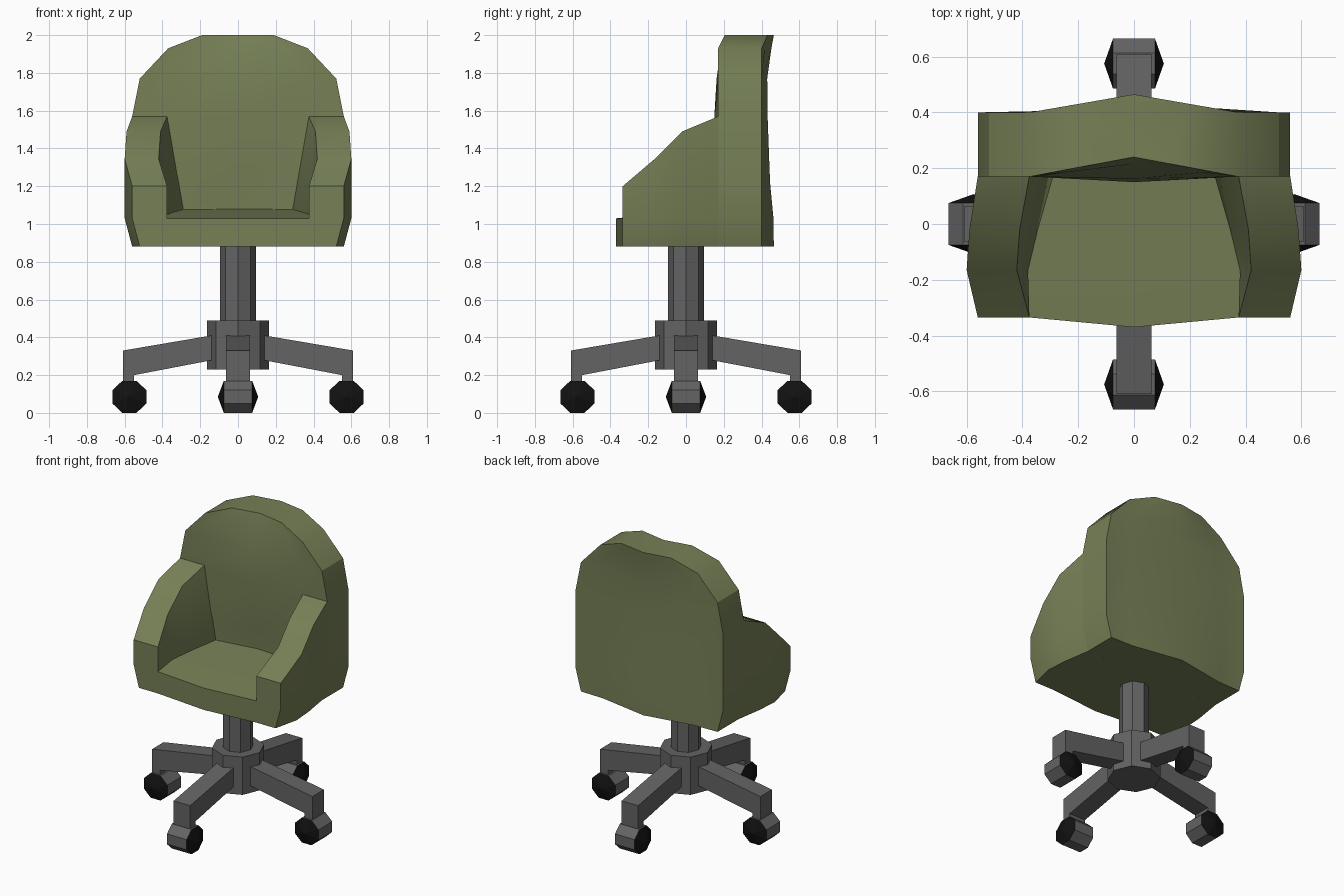
import bpy, bmesh, math
from mathutils import Matrix

if "Cube" in bpy.data.objects:
    bpy.data.objects.remove(bpy.data.objects["Cube"])


def material(name, col):
    m = bpy.data.materials.new(name)
    m.diffuse_color = (*col, 1)
    m.use_nodes = True
    m.node_tree.nodes["Principled BSDF"].inputs["Base Color"].default_value = m.diffuse_color
    return m


GREEN = material("olive fabric", (0.18, 0.215, 0.093))
GREY = material("grey plastic", (0.125, 0.125, 0.125))
BLACK = material("black caps", (0.006, 0.006, 0.006))


def finish(bm, name, mats, smooth=False):
    bmesh.ops.recalc_face_normals(bm, faces=bm.faces)
    me = bpy.data.meshes.new(name)
    bm.to_mesh(me)
    bm.free()
    ob = bpy.data.objects.new(name, me)
    bpy.context.collection.objects.link(ob)
    for m in mats:
        me.materials.append(m)
    if smooth:
        bpy.ops.object.select_all(action='DESELECT')
        ob.select_set(True)
        bpy.context.view_layer.objects.active = ob
        bpy.ops.object.shade_smooth_by_angle(angle=math.radians(28))
    return ob


def loft(rings, name, mats, smooth=False):
    """Skin closed rings of equal length and cap both ends."""
    bm = bmesh.new()
    vs = [[bm.verts.new(p) for p in r] for r in rings]
    n = len(vs[0])
    for a, b in zip(vs, vs[1:]):
        for i in range(n):
            j = (i + 1) % n
            bm.faces.new((a[i], a[j], b[j], b[i]))
    bm.faces.new(vs[0])
    bm.faces.new(vs[-1])
    return finish(bm, name, mats, smooth)


# backrest: height, half width, centre bow of the front, centre bow of the rear
rows = [(0.88, .52, .05, .065), (1.03, .56, .05, .063), (1.22, .56, .015, .045),
        (1.57, .56, -.02, .032), (1.77, .52, -.008, .03), (1.93, .37, .045, .052),
        (2.0, .19, .07, .065)]
fr = [-1, -.67, 0, .67, 1]
rings = []
for z, w, f, g in rows:
    def bow(x):
        return max(0, 1 - abs(x) / .375)
    rings.append([(t * w, .17 + f * bow(t * w), z) for t in fr] +
                 [(t * w, .40 + g * bow(t * w), z) for t in reversed(fr)])
loft(rings, "backrest", [GREEN], True)

# seat cushion block
loft([[(-.375, y, .88), (0, y - d, .88), (.375, y, .88), (w, y, z), (0, y - d, z), (-w, y, z)]
      for y, d, z, w in [(-.335, .035, 1.03, .375), (-.16, 0, 1.05, .385), (.22, 0, 1.08, .34)]],
     "seat", [GREEN], True)

# armrests: y, outer x, top z, inner top x, inner low x, inner low z
stations = [(-.335, .56, 1.20, .375, .375, 1.03), (-.165, .60, 1.345, .42, .38, 1.05),
            (-.02, .59, 1.49, .41, .345, 1.065), (.172, .56, 1.57, .375, .29, 1.08)]
for side, s in (("left", -1), ("right", 1)):
    loft([[(s * (xo - .04), y, .88), (s * xo, y, 1.03), (s * xo, y, zt),
           (s * xi, y, zt), (s * xl, y, zl), (s * .37, y, .88)]
          for y, xo, zt, xi, xl, zl in stations], side + "_armrest", [GREEN], True)


# pole and hub
def octagon(r, z):
    return [(r * math.cos(k * math.pi / 4), r * math.sin(k * math.pi / 4), z) for k in range(8)]


loft([octagon(.095, .40), octagon(.095, .885)], "pole", [GREY])
loft([octagon(.165, .23), octagon(.165, .49)], "hub", [GREY])

# four legs, each with a caster
leg = [(.08, .42), (.61, .33), (.61, .15), (.55, .15), (.55, .20), (.08, .29)]
for k in range(4):
    turn = Matrix.Rotation(k * math.pi / 2, 4, 'Z')
    ob = loft([[(r, s * .0625, z) for r, z in leg] for s in (-1, 1)], f"leg_{k + 1}", [GREY])
    ob.data.transform(turn)
    # caster: grey octagonal tread with black cone caps
    bm = bmesh.new()
    rim = []
    for s in (-1, 1):
        ring = []
        for i in range(8):
            a = math.pi / 8 + i * math.pi / 4
            c = 1 / math.cos(math.pi / 8)
            ring.append(bm.verts.new((.575 + .09 * c * math.cos(a), s * .075,
                                      .085 + .085 * c * math.sin(a))))
        tip = bm.verts.new((.575, s * .107, .085))
        for i in range(8):
            bm.faces.new((ring[i], ring[(i + 1) % 8], tip)).material_index = 1
        rim.append(ring)
    for i in range(8):
        j = (i + 1) % 8
        bm.faces.new((rim[0][i], rim[0][j], rim[1][j], rim[1][i]))
    finish(bm, f"caster_{k + 1}", [GREY, BLACK]).data.transform(turn)
